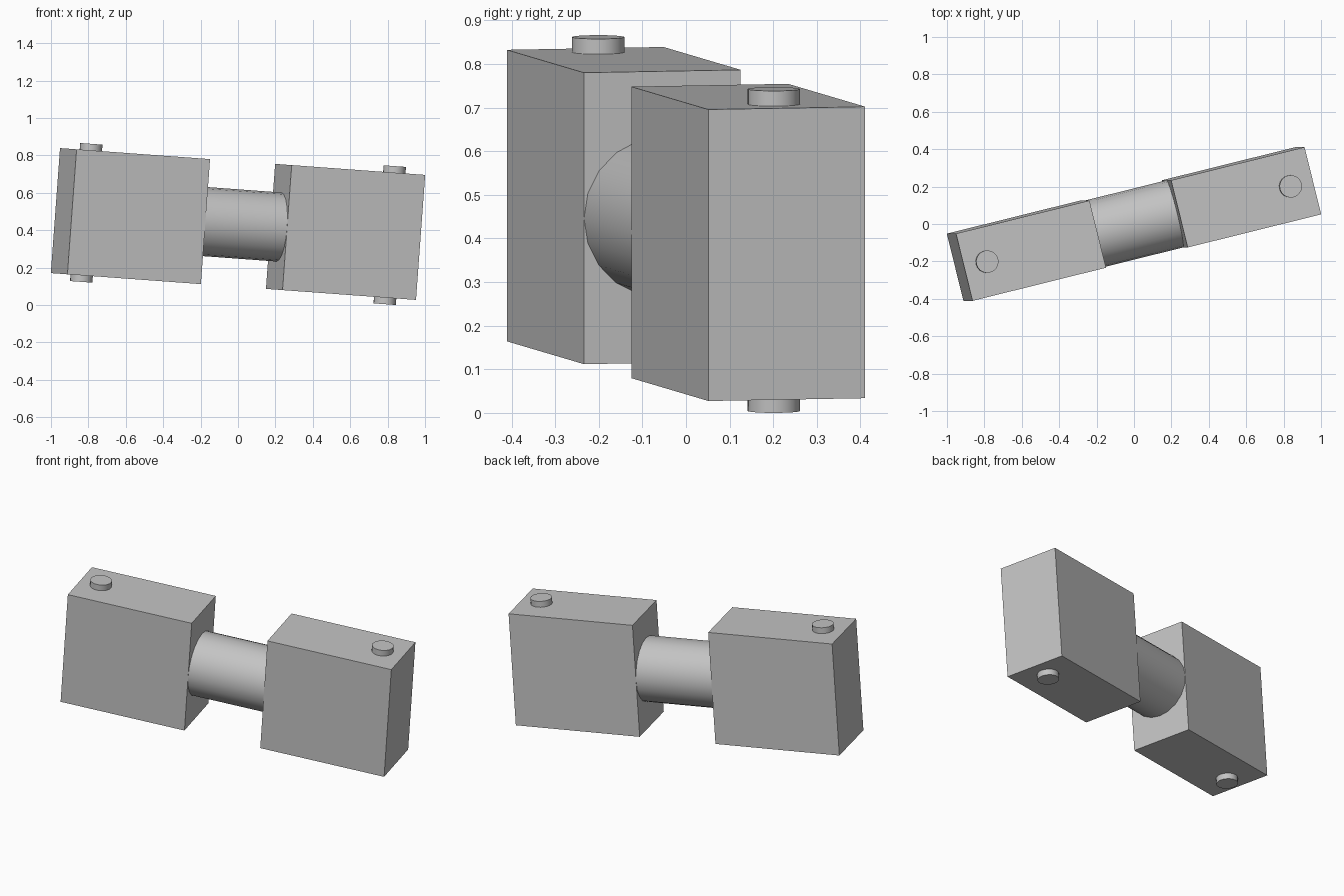
import bpy
from math import radians
from mathutils import Matrix

cube = bpy.data.objects.get("Cube")
if cube:
    bpy.data.objects.remove(cube, do_unlink=True)

# Single material
grey = bpy.data.materials.new("light grey")
grey.use_nodes = True
colour = (0.55, 0.55, 0.55, 1)
grey.diffuse_color = colour
grey.node_tree.nodes["Principled BSDF"].inputs["Base Color"].default_value = colour

# The whole model is yawed, then tilted about its centre
POSE = (Matrix.Translation((0, 0, 0.433))
        @ Matrix.Rotation(radians(4.2), 4, 'Y')
        @ Matrix.Rotation(radians(13.9), 4, 'Z'))


def finish(name, local):
    obj = bpy.context.object
    obj.name = name
    obj.data.materials.append(grey)
    obj.matrix_world = POSE @ local
    return obj


def block(name, centre, size):
    bpy.ops.mesh.primitive_cube_add(size=1)
    bpy.context.object.data.transform(Matrix.Diagonal((*size, 1)))
    finish(name, Matrix.Translation(centre))


def cylinder(name, centre, radius, depth, turn=Matrix()):
    bpy.ops.mesh.primitive_cylinder_add(vertices=20, radius=radius, depth=depth)
    bpy.ops.object.shade_smooth_by_angle(angle=radians(30))
    finish(name, Matrix.Translation(centre) @ turn)


# Round bar joining the two blocks
cylinder("connecting_bar", (0, 0, 0), 0.185, 0.456, Matrix.Rotation(radians(90), 4, 'Y'))

# End blocks, each with a stud above and below
for side, sx in (("right", -1), ("left", 1)):
    block(side + "_block", (sx * 0.594, 0, 0), (0.737, 0.37, 0.67))
    for level, sz in (("top", 1), ("bottom", -1)):
        cylinder(f"{side}_{level}_stud", (sx * 0.838, 0, sz * 0.345), 0.06, 0.05)
